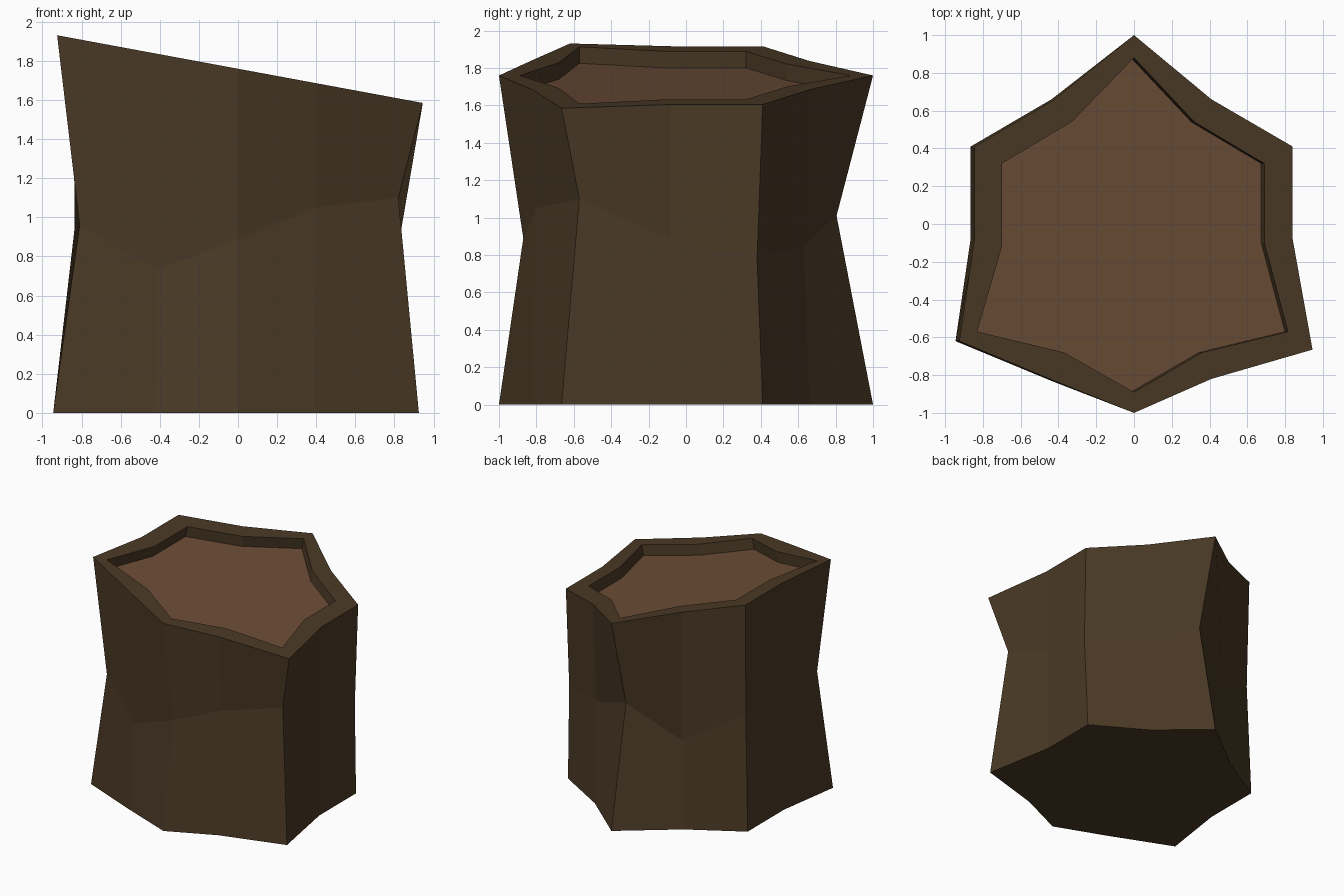
import bpy
import bmesh
from mathutils import Vector

default_cube = bpy.data.objects.get("Cube")
if default_cube:
    bpy.data.objects.remove(default_cube, do_unlink=True)


def make_material(name, colour):
    material = bpy.data.materials.new(name)
    material.use_nodes = True
    material.diffuse_color = colour
    material.node_tree.nodes["Principled BSDF"].inputs["Base Color"].default_value = colour
    return material


bark = make_material("dark_bark", (0.07, 0.042, 0.019, 1))
wood = make_material("cut_wood", (0.15, 0.073, 0.038, 1))

# Outlines run clockwise from the back corner, alternating corners and hollows
rim_outline = [
    (0, 1), (.41, .66), (.84, .41), (.84, -.08), (.945, -.665), (.41, -.82),
    (0, -1), (-.41, -.835), (-.925, -.62), (-.845, -.08), (-.845, .41), (-.42, .66),
]
waist_outline = [
    (0, .805, 1.01), (.4, .63, .85), (.83, .38, .78), (.825, -.08, .88),
    (.82, -.57, 1.1), (.4, -.8, 1.05), (0, -.87, .89), (-.41, -.81, .73),
    (-.81, -.6, .96), (-.835, -.08, .95), (-.835, .39, .97), (-.39, .62, .73),
]
recess_outline = [
    (0, .88), (.32, .54), (.69, .32), (.69, -.1), (.815, -.57), (.36, -.68),
    (0, -.89), (-.37, -.68), (-.83, -.57), (-.7, -.12), (-.7, .32), (-.33, .54),
]

# The trunk is sawn off along a plane that falls toward the left side
SLOPE = .185
CUT_HEIGHT = 1.76
RECESS_DEPTH = .09
cut_normal = Vector((SLOPE, 0, 1)).normalized()


def on_cut(outline):
    return [Vector((x, y, CUT_HEIGHT - SLOPE * x)) for x, y in outline]


def add_ring(bm, points):
    return [bm.verts.new(point) for point in points]


def bridge(bm, lower, upper):
    count = len(lower)
    for i in range(count):
        j = (i + 1) % count
        bm.faces.new((lower[i], upper[i], upper[j], lower[j]))


def finish(bm, name, material):
    mesh = bpy.data.meshes.new(name)
    bm.to_mesh(mesh)
    bm.free()
    mesh.materials.append(material)
    part = bpy.data.objects.new(name, mesh)
    bpy.context.collection.objects.link(part)
    return part


# Bark shell: base, pinched waist, sloping rim and recess wall
recess_rim = on_cut(recess_outline)
recess_floor = [point - cut_normal * RECESS_DEPTH for point in recess_rim]
base = [(x - .02 * min(1, abs(x) * 2), y, 0) for x, y in rim_outline]

bm = bmesh.new()
rings = [add_ring(bm, points) for points in
         (base, waist_outline, on_cut(rim_outline), recess_rim, recess_floor)]
for lower, upper in zip(rings, rings[1:]):
    bridge(bm, lower, upper)
bm.faces.new(rings[0])
finish(bm, "stump_bark", bark)

# Sunken cut face inside the rim
bm = bmesh.new()
bm.faces.new(reversed(add_ring(bm, recess_floor)))
finish(bm, "stump_cut_face", wood)
